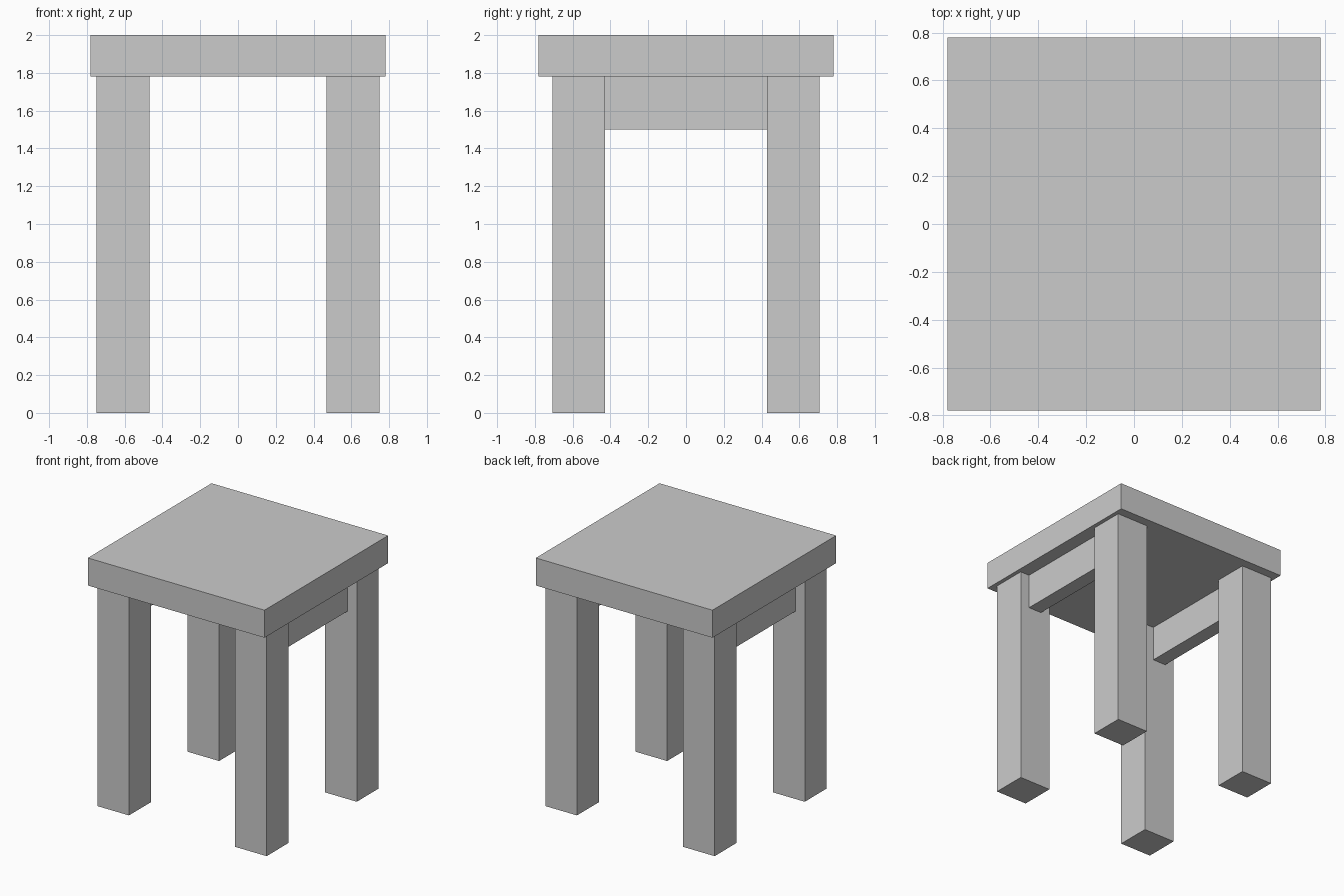
import bpy

if "Cube" in bpy.data.objects:
    bpy.data.objects.remove(bpy.data.objects["Cube"])


def box(name, x, y, z):
    """Axis-aligned box from (min, max) ranges."""
    ranges = (x, y, z)
    bpy.ops.mesh.primitive_cube_add(size=1, location=[(a + b) / 2 for a, b in ranges])
    obj = bpy.context.object
    obj.name = name
    obj.scale = [b - a for a, b in ranges]
    bpy.ops.object.transform_apply(location=False, rotation=False, scale=True)
    return obj


def span(side, inner, outer):
    """Range mirrored to the given side of the centre."""
    return tuple(sorted((side * inner, side * outer)))


SEAT_BOTTOM = 1.78

# Seat slab
box("seat", (-0.78, 0.78), (-0.78, 0.78), (SEAT_BOTTOM, 2.0))

for sx, side in ((-1, "left"), (1, "right")):
    # Front and back legs
    for sy, end in ((-1, "front"), (1, "back")):
        box(f"{end}_{side}_leg", span(sx, 0.468, 0.748), span(sy, 0.43, 0.707), (0, SEAT_BOTTOM))
    # Side rail between the legs, under the seat
    box(f"{side}_rail", span(sx, 0.55, 0.667), (-0.43, 0.43), (1.50, SEAT_BOTTOM))
